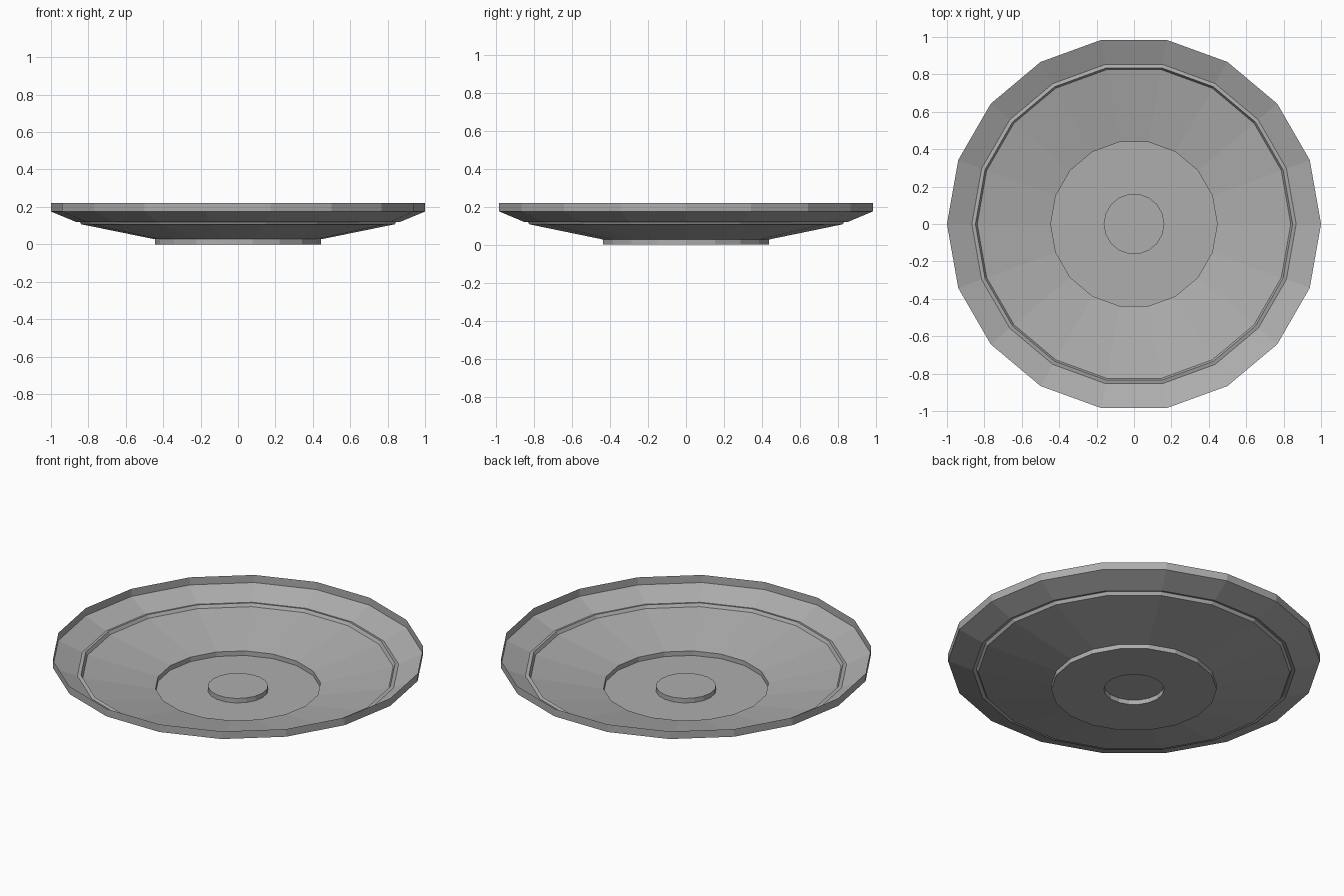
import bpy, bmesh
from math import cos, sin, tau

if "Cube" in bpy.data.objects:
    bpy.data.objects.remove(bpy.data.objects["Cube"])

SIDES = 18

# Cross-section of the thin dish (radius, height), from centre to rim
PROFILE = [
    (0.162, 0.027), (0.162, 0.0),     # raised centre disc
    (0.445, 0.0), (0.445, 0.027),     # flat foot
    (0.838, 0.107), (0.848, 0.125),   # shallow bowl and small step
    (0.867, 0.12), (1.0, 0.175),      # ledge and sloping border
    (1.0, 0.22),                      # upright lip
]


def lathe(name, profile, sides):
    bm = bmesh.new()
    rings = [[bm.verts.new((r * cos(tau * i / sides), r * sin(tau * i / sides), z))
              for i in range(sides)] for r, z in profile]
    bm.faces.new(rings[0])
    for inner, outer in zip(rings, rings[1:]):
        for i in range(sides):
            j = (i + 1) % sides
            bm.faces.new((inner[i], outer[i], outer[j], inner[j]))
    mesh = bpy.data.meshes.new(name)
    bm.to_mesh(mesh)
    bm.free()
    obj = bpy.data.objects.new(name, mesh)
    bpy.context.collection.objects.link(obj)
    return obj


# Low-poly plate, flat shaded, dark grey
plate = lathe("plate", PROFILE, SIDES)
grey = bpy.data.materials.new("dark_grey")
grey.diffuse_color = (0.42, 0.42, 0.42, 1)
grey.use_nodes = True
grey.node_tree.nodes["Principled BSDF"].inputs["Base Color"].default_value = grey.diffuse_color
plate.data.materials.append(grey)
